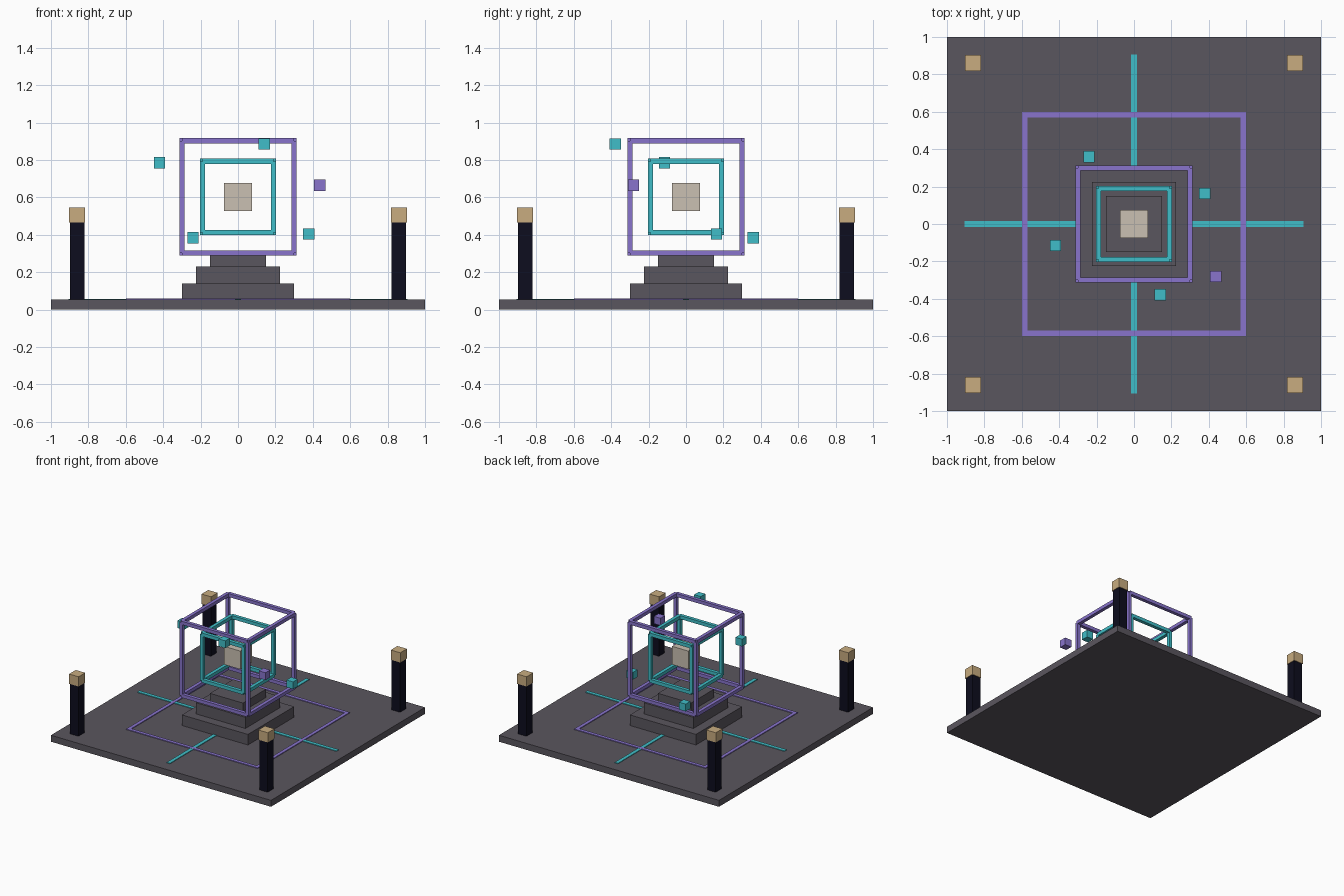
import bpy
import bmesh
from itertools import product
from mathutils import Matrix, Vector

if "Cube" in bpy.data.objects:
    bpy.data.objects.remove(bpy.data.objects["Cube"], do_unlink=True)


def material(name, rgb):
    m = bpy.data.materials.new(name)
    m.use_nodes = True
    m.diffuse_color = (*rgb, 1)
    m.node_tree.nodes["Principled BSDF"].inputs["Base Color"].default_value = (*rgb, 1)
    return m


STONE = material("dark grey stone", (0.102, 0.093, 0.112))
NAVY = material("black navy", (0.004, 0.004, 0.013))
TAN = material("warm tan", (0.578, 0.413, 0.216))
PALE = material("pale stone", (0.591, 0.527, 0.445))
CYAN = material("bright cyan", (0.051, 0.515, 0.578))
PURPLE = material("soft purple", (0.246, 0.174, 0.604))


def boxes(name, mat, parts):
    """One object made of boxes, each given as (centre, size)."""
    bm = bmesh.new()
    for centre, size in parts:
        place = Matrix.Translation(centre) @ Matrix.Diagonal((*size, 1))
        bmesh.ops.create_cube(bm, size=1, matrix=place)
    mesh = bpy.data.meshes.new(name)
    bm.to_mesh(mesh)
    bm.free()
    mesh.materials.append(mat)
    obj = bpy.data.objects.new(name, mesh)
    bpy.context.collection.objects.link(obj)
    return obj


def block(name, mat, half, bottom, top, x=0, y=0):
    """Square block standing between two heights."""
    return boxes(name, mat, [((x, y, (bottom + top) / 2),
                              (2 * half, 2 * half, top - bottom))])


def cage(name, mat, half, thick, height):
    """Twelve bars along the edges of a cube, with notched corners."""
    parts = []
    for axis in range(3):
        for a, b in product((-half, half), repeat=2):
            centre = [a, b]
            centre.insert(axis, 0)
            size = [thick, thick]
            size.insert(axis, 2 * half)
            parts.append((Vector(centre) + Vector((0, 0, height)), size))
    return boxes(name, mat, parts)


# Floor and stepped pedestal
FLOOR = 0.053
CORE = 0.603
block("floor_slab", STONE, 1.0, 0, FLOOR)
block("lower_step", STONE, 0.30, FLOOR, 0.14)
block("middle_step", STONE, 0.225, 0.14, 0.232)
block("upper_step", STONE, 0.15, 0.232, 0.30)

# Thin inlays on the floor
arms = []
for s in (-1, 1):
    arms.append(((s * 0.6, 0, FLOOR + 0.002), (0.61, 0.03, 0.006)))
    arms.append(((0, s * 0.6, FLOOR + 0.002), (0.03, 0.61, 0.006)))
boxes("floor_cross_lines", CYAN, arms)
sides = []
for s in (-0.584, 0.584):
    sides.append(((s, 0, FLOOR + 0.003), (0.028, 1.196, 0.006)))
    sides.append(((0, s, FLOOR + 0.003), (1.14, 0.028, 0.006)))
boxes("floor_square_line", PURPLE, sides)

# Corner pillars with caps
for sx, sy in product((-1, 1), repeat=2):
    tag = ("back" if sy > 0 else "front") + ("_left" if sx > 0 else "_right")
    block(tag + "_pillar", NAVY, 0.038, FLOOR, 0.465, sx * 0.86, sy * 0.86)
    block(tag + "_pillar_cap", TAN, 0.043, 0.465, 0.545, sx * 0.86, sy * 0.86)

# Nested cages around the floating core
cage("outer_cage", PURPLE, 0.30, 0.028, CORE)
cage("inner_cage", CYAN, 0.19, 0.028, CORE)
block("core_cube", PALE, 0.075, CORE - 0.075, CORE + 0.075)

# Small floating cubes
floaters = [
    (-0.42, -0.115, 0.785, CYAN), (0.14, -0.378, 0.885, CYAN),
    (-0.24, 0.36, 0.385, CYAN), (0.378, 0.163, 0.405, CYAN),
    (0.437, -0.28, 0.665, PURPLE),
]
for i, (x, y, z, mat) in enumerate(floaters):
    block(f"floating_cube_{i + 1}", mat, 0.03, z - 0.03, z + 0.03, x, y)
